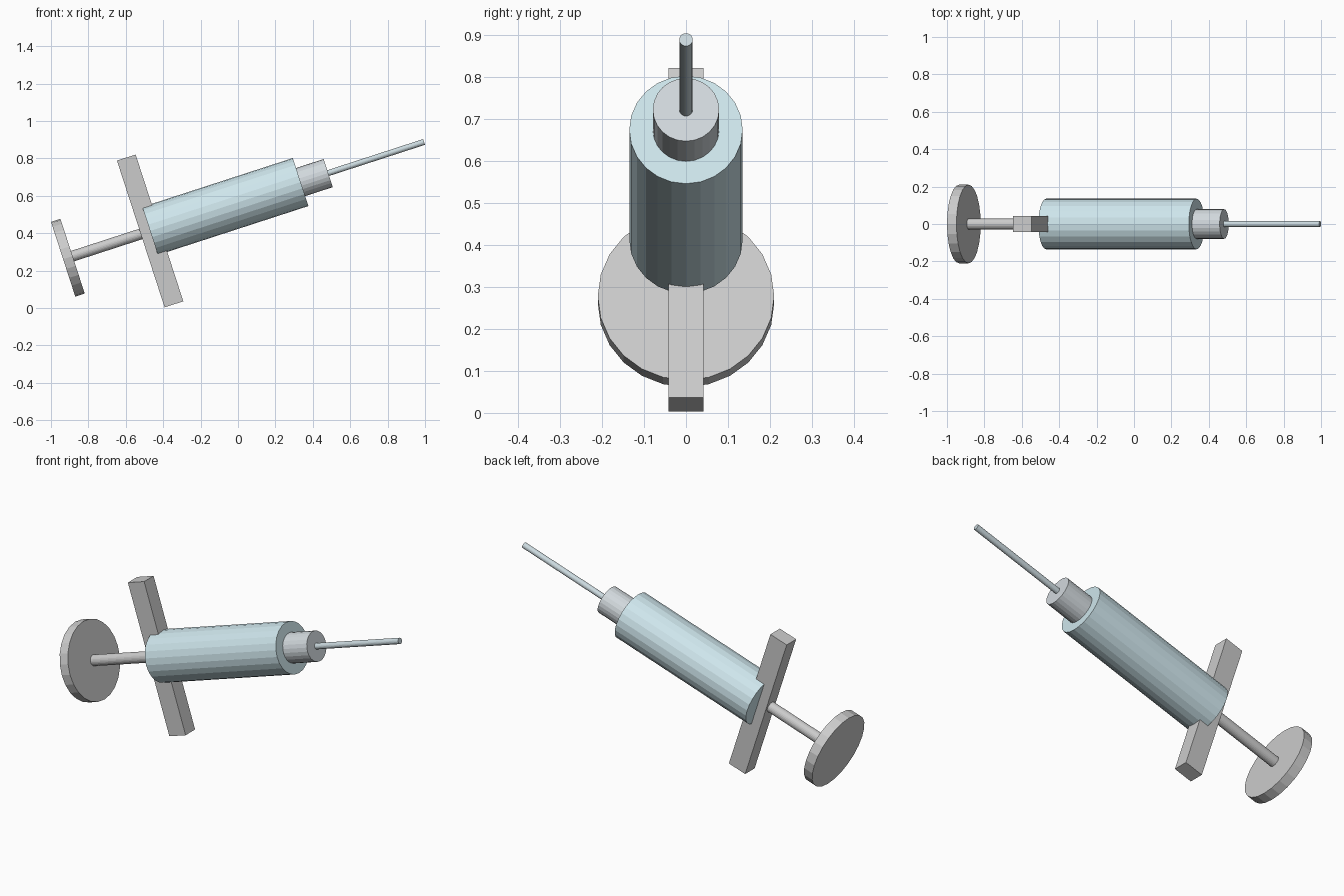
import bpy, math
from mathutils import Vector, Matrix

if "Cube" in bpy.data.objects:
    bpy.data.objects.remove(bpy.data.objects["Cube"])

TILT = math.radians(18)
AXIS = Vector((math.cos(TILT), 0, math.sin(TILT)))
CENTRE = Vector((0, 0, 0.565))
SIDES = 24


def material(name, color):
    m = bpy.data.materials.new(name)
    m.diffuse_color = (*color, 1)
    m.use_nodes = True
    m.node_tree.nodes["Principled BSDF"].inputs["Base Color"].default_value = m.diffuse_color
    return m


glass = material("pale_blue", (0.62, 0.79, 0.84))
steel = material("cool_grey", (0.64, 0.69, 0.72))
needle_mat = material("needle_blue_grey", (0.60, 0.70, 0.74))


def rod(name, start, end, radius, mat=None):
    """Cylinder along the tilted axis, between two distances from the centre."""
    bpy.ops.mesh.primitive_cylinder_add(
        vertices=SIDES, radius=radius, depth=end - start,
        location=CENTRE + AXIS * (start + end) / 2,
        rotation=(0, math.pi / 2 - TILT, 0))
    ob = bpy.context.object
    ob.name = name
    if mat:
        ob.data.materials.append(mat)
    return ob


# Plunger: thumb disc and rod
rod("thumb_disc", -0.983, -0.93, 0.21)
rod("plunger_rod", -0.94, -0.45, 0.029)

# Barrel, nozzle and needle
rod("barrel", -0.494, 0.352, 0.135, glass)
rod("nozzle", 0.34, 0.507, 0.079, steel)
rod("needle", 0.49, 1.046, 0.016, needle_mat)

# Finger grip: bar across the back end of the barrel
bpy.ops.mesh.primitive_cube_add(size=1, location=CENTRE - AXIS * 0.494,
                                rotation=(0, -TILT, 0))
grip = bpy.context.object
grip.name = "finger_grip"
grip.data.transform(Matrix.Diagonal((0.105, 0.083, 0.825, 1)))
